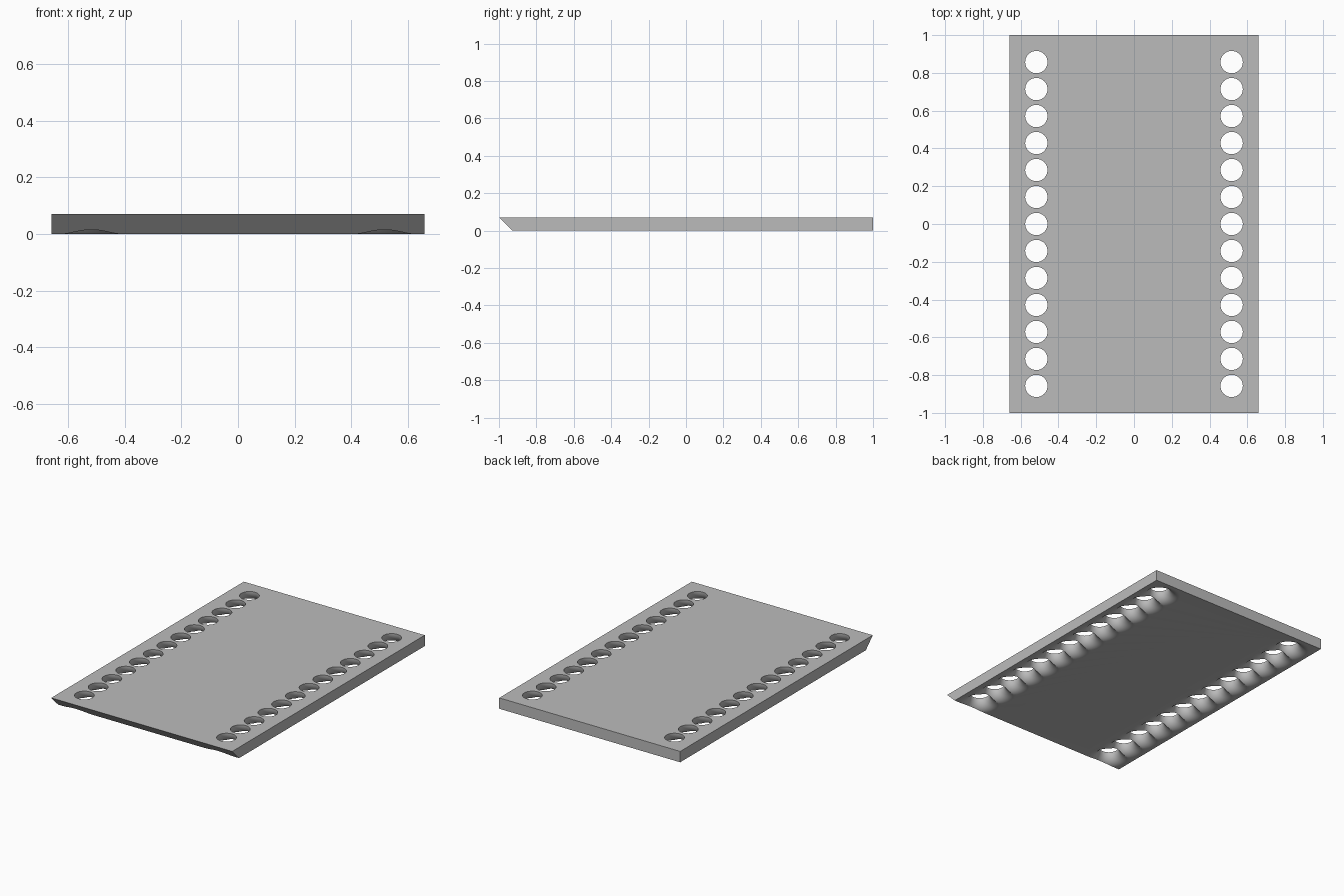
import bpy, bmesh, math

cube = bpy.data.objects.get("Cube")
if cube:
    bpy.data.objects.remove(cube, do_unlink=True)

HALF_W = 0.658          # half the plate width
T = 1 / 14              # plate thickness, also the flare radius
HOLE_R = 0.059
HOLE_X = 0.517
PITCH = 2 * T
COUNT = 13
SEGS = 48
ARC_STEPS = 12

grey = bpy.data.materials.new("light_grey")
grey.use_nodes = True
colour = (0.5, 0.5, 0.5, 1)
grey.diffuse_color = colour
grey.node_tree.nodes["Principled BSDF"].inputs["Base Color"].default_value = colour


def make_object(name, bm):
    bmesh.ops.recalc_face_normals(bm, faces=bm.faces)
    mesh = bpy.data.meshes.new(name)
    bm.to_mesh(mesh)
    bm.free()
    mesh.materials.append(grey)
    obj = bpy.data.objects.new(name, mesh)
    bpy.context.collection.objects.link(obj)
    return obj


def add_flared_plug(bm, x, y):
    """Straight at the top, opening out like a trumpet at the underside."""
    profile = [(HOLE_R, T + 0.03)]
    for i in range(ARC_STEPS + 1):
        a = math.pi / 2 * i / ARC_STEPS
        profile.append((HOLE_R + T * (1 - math.cos(a)), T * (1 - math.sin(a))))
    profile.append((HOLE_R + T, -0.03))
    rings = []
    for r, z in profile:
        angles = [2 * math.pi * s / SEGS for s in range(SEGS)]
        rings.append([bm.verts.new((x + r * math.cos(a), y + r * math.sin(a), z))
                      for a in angles])
    for low, high in zip(rings, rings[1:]):
        for s in range(SEGS):
            n = (s + 1) % SEGS
            bm.faces.new((low[s], low[n], high[n], high[s])).smooth = True
    bm.faces.new(rings[0])
    bm.faces.new(rings[-1])


# Plate: side profile with a slanted front edge, extruded across the width
bm = bmesh.new()
side = [(-1, T), (-1 + T, 0), (1, 0), (1, T)]
face = bm.faces.new([bm.verts.new((-HALF_W, y, z)) for y, z in side])
ext = bmesh.ops.extrude_face_region(bm, geom=[face])
moved = [v for v in ext["geom"] if isinstance(v, bmesh.types.BMVert)]
bmesh.ops.translate(bm, verts=moved, vec=(2 * HALF_W, 0, 0))
plate = make_object("perforated_plate", bm)

# Two rows of flared holes; neighbours overlap, so cut every other one in turn
cutters = []
for start in (0, 1):
    bm = bmesh.new()
    for i in range(start, COUNT, 2):
        for x in (-HOLE_X, HOLE_X):
            add_flared_plug(bm, x, (i - COUNT // 2) * PITCH)
    cutter = make_object("hole_cutter", bm)
    cutter.hide_render = True
    cutters.append(cutter)
    mod = plate.modifiers.new("holes", "BOOLEAN")
    mod.operation = "DIFFERENCE"
    mod.solver = "EXACT"
    mod.object = cutter

# Apply the cuts, remove the cutters and keep the ridges crisp
bpy.context.view_layer.objects.active = plate
plate.select_set(True)
for mod in list(plate.modifiers):
    bpy.ops.object.modifier_apply(modifier=mod.name)
for cutter in cutters:
    bpy.data.objects.remove(cutter, do_unlink=True)
plate.data.set_sharp_from_angle(angle=math.radians(30))
